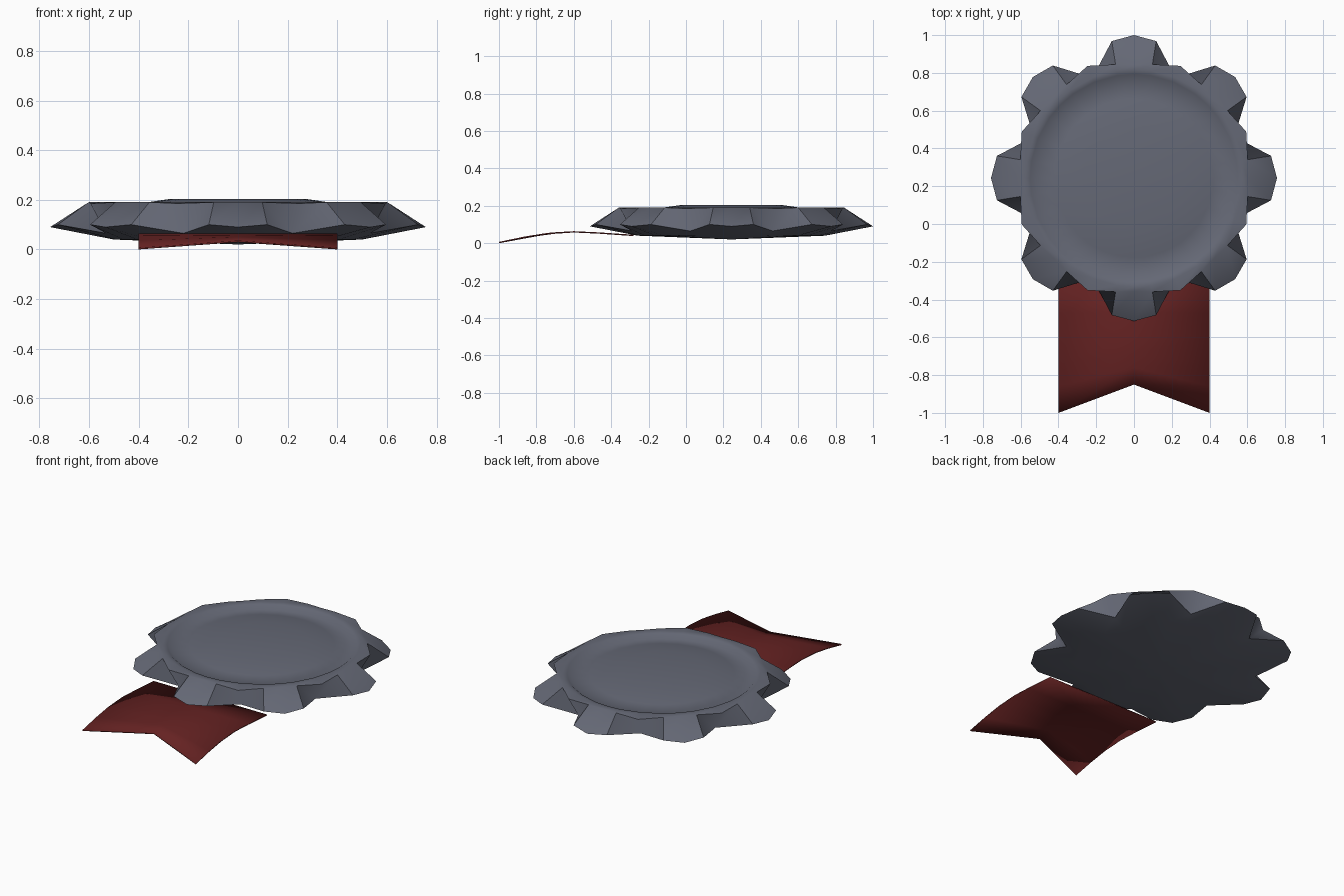
import bpy, bmesh, math

cube = bpy.data.objects.get("Cube")
if cube:
    bpy.data.objects.remove(cube)


def material(name, rgb):
    m = bpy.data.materials.new(name)
    m.use_nodes = True
    m.diffuse_color = (*rgb, 1)
    m.node_tree.nodes["Principled BSDF"].inputs["Base Color"].default_value = (*rgb, 1)
    return m


def finish(bm, name, mat, angle):
    bmesh.ops.recalc_face_normals(bm, faces=bm.faces)
    mesh = bpy.data.meshes.new(name)
    bm.to_mesh(mesh)
    bm.free()
    mesh.materials.append(mat)
    obj = bpy.data.objects.new(name, mesh)
    bpy.context.collection.objects.link(obj)
    bpy.ops.object.select_all(action='DESELECT')
    obj.select_set(True)
    bpy.context.view_layer.objects.active = obj
    bpy.ops.object.shade_smooth_by_angle(angle=math.radians(angle))
    return obj


grey = material("slate grey wax", (0.13, 0.14, 0.18))
red = material("dark red ribbon", (0.13, 0.016, 0.016))

# Wax seal: rings from the underside to the middle of the top.
# Each ring gives (radius, height) at a lobe tip, a lobe shoulder and a valley.
CENTRE_Y, LOBES = 0.243, 8
same = lambda r, z: [(r, z)] * 3
rings = [
    same(0.5, 0.04),
    [(0.757, 0.09), (0.735, 0.1), (0.575, 0.065)],
    [(0.6, 0.19), (0.61, 0.19), (0.643, 0.185)],
    same(0.575, 0.192),
    same(0.55, 0.188),
    same(0.52, 0.165),
    same(0.42, 0.182),
    same(0.27, 0.204),
]
bm = bmesh.new()


def add_ring(spec):
    verts = []
    for lobe in range(LOBES):
        for kind, turn in ((0, 0), (1, 9.2), (2, 22.5), (1, 35.8)):
            r, z = spec[kind]
            a = math.radians(lobe * 360 / LOBES + turn)
            verts.append(bm.verts.new((r * math.cos(a), CENTRE_Y + r * math.sin(a), z)))
    return verts


loops = [add_ring(s) for s in rings]
n = len(loops[0])
for low, high in zip(loops, loops[1:]):
    for i in range(n):
        j = (i + 1) % n
        bm.faces.new((low[i], low[j], high[j], high[i]))
for loop, z in ((loops[0], 0.02), (loops[-1], 0.203)):
    hub = bm.verts.new((0, CENTRE_Y, z))
    for i in range(n):
        bm.faces.new((loop[i], loop[(i + 1) % n], hub))
finish(bm, "wax_seal", grey, 50)

# Ribbon: arched strip with a swallowtail end
THICK = 0.007
path = [(-1.0, 0.007), (-0.86, 0.036), (-0.74, 0.055), (-0.6, 0.064),
        (-0.47, 0.058), (-0.28, 0.045)]
bm = bmesh.new()
rows = []
for i, (y, z) in enumerate(path):
    # The notch fades out along the first rows
    notch = (0.15, 0.1, 0.05, 0, 0, 0)[i]
    lift = (0.029, 0.015, 0.004, 0, 0, 0)[i]
    rows.append([bm.verts.new((x, y + notch * (x == 0), z + lift * (x == 0)))
                 for x in (-0.4, 0, 0.4)])
for a, b in zip(rows, rows[1:]):
    for k in range(2):
        bm.faces.new((a[k], a[k + 1], b[k + 1], b[k]))
ribbon = finish(bm, "ribbon", red, 40)
solid = ribbon.modifiers.new("thickness", 'SOLIDIFY')
solid.thickness = THICK
solid.offset = -1
